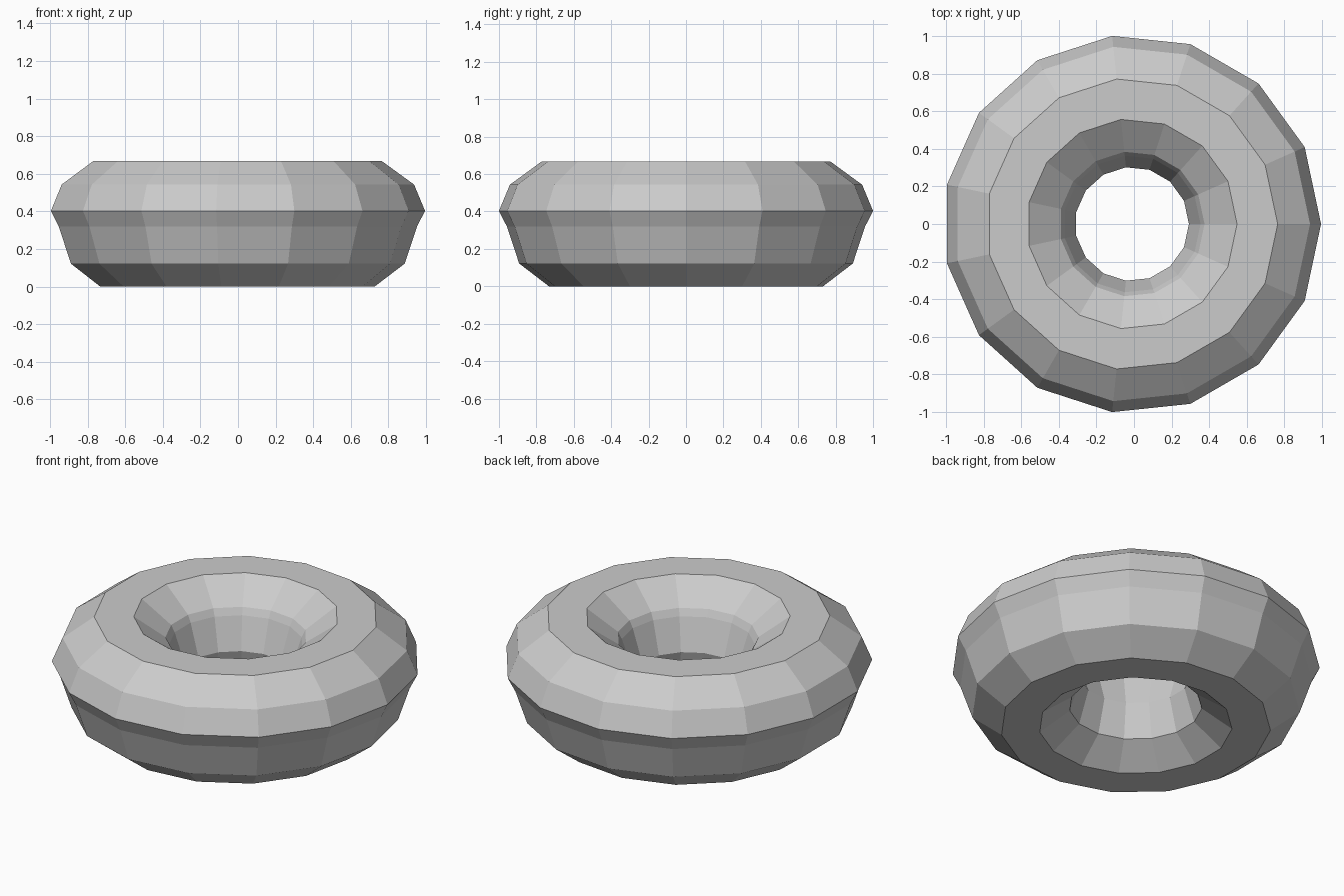
import bpy, bmesh
from math import cos, sin, tau

if "Cube" in bpy.data.objects:
    bpy.data.objects.remove(bpy.data.objects["Cube"])

SIDES = 15
SHIFT_X = -0.011  # an odd-sided ring is recentred on its bounding box

# Cross-section (radius, height), from the bottom outer edge round to the bottom inner edge
PROFILE = [
    (0.737, 0.0), (0.897, 0.122), (0.963, 0.32), (1.0055, 0.403),
    (0.947, 0.543), (0.775, 0.668), (0.559, 0.668), (0.386, 0.543),
    (0.365, 0.502), (0.303, 0.315), (0.362, 0.122), (0.527, 0.0),
]


def lathe_ring(name, profile, sides):
    bm = bmesh.new()
    rings = [[bm.verts.new((r * cos(tau * i / sides) + SHIFT_X,
                            r * sin(tau * i / sides), z)) for r, z in profile]
             for i in range(sides)]
    n = len(profile)
    for i in range(sides):
        a, b = rings[i], rings[(i + 1) % sides]
        for j in range(n):
            k = (j + 1) % n
            bm.faces.new((a[j], b[j], b[k], a[k]))
    bmesh.ops.recalc_face_normals(bm, faces=bm.faces)
    mesh = bpy.data.meshes.new(name)
    bm.to_mesh(mesh)
    bm.free()
    obj = bpy.data.objects.new(name, mesh)
    bpy.context.collection.objects.link(obj)
    return obj


# Low-poly faceted ring
lathe_ring("ring_body", PROFILE, SIDES)
